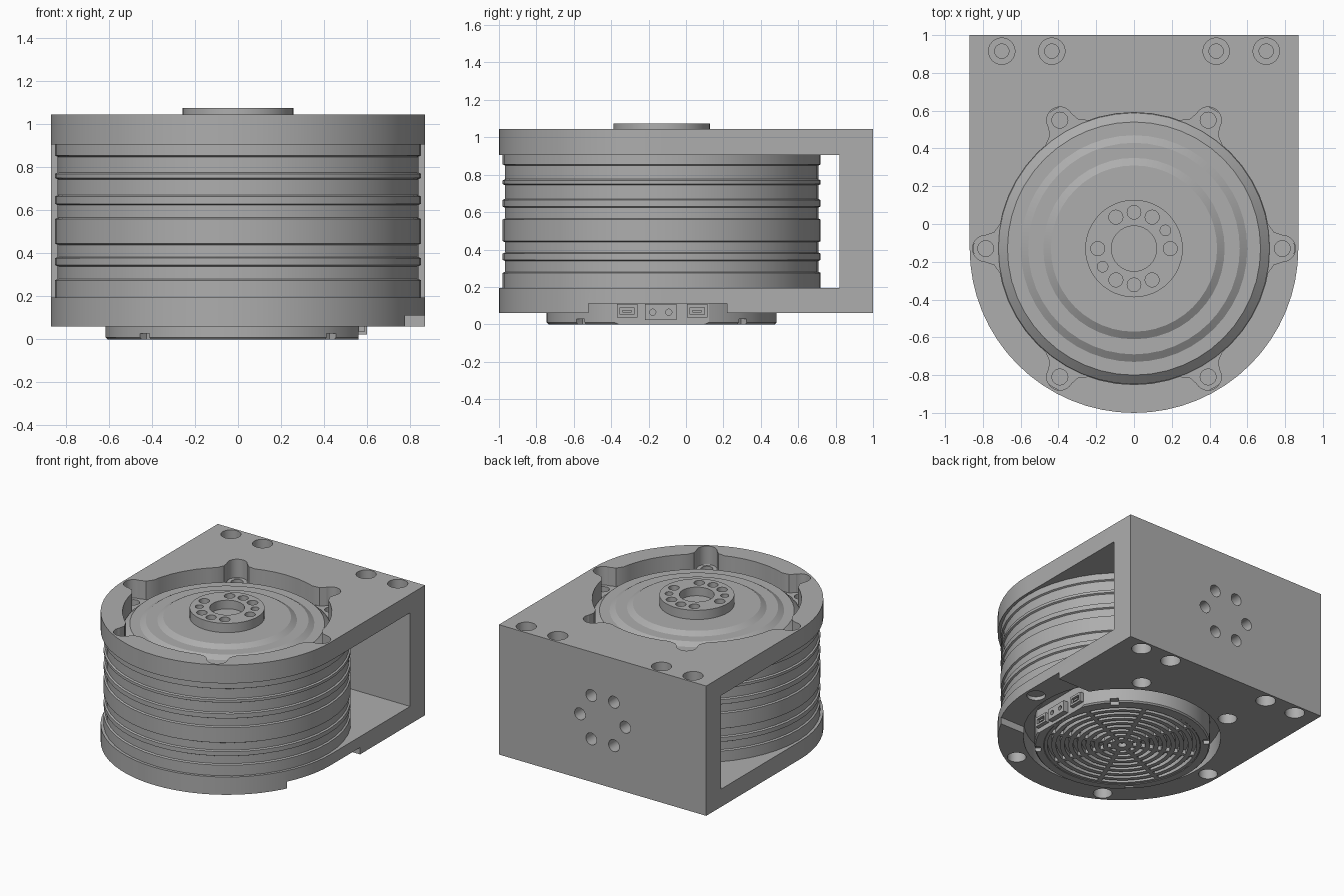
import bpy, bmesh, math
from mathutils import Matrix, Vector

if "Cube" in bpy.data.objects:
    bpy.data.objects.remove(bpy.data.objects["Cube"], do_unlink=True)

grey = bpy.data.materials.new("machined grey")
grey.use_nodes = True
grey.diffuse_color = (0.42, 0.42, 0.42, 1)
grey.node_tree.nodes["Principled BSDF"].inputs["Base Color"].default_value = grey.diffuse_color

AXIS = Vector((0, -0.13, 0))   # motor axis
TURNS = [math.radians(60 * i) for i in range(6)]
parts = []


def finish(bm, name):
    bmesh.ops.recalc_face_normals(bm, faces=bm.faces)
    me = bpy.data.meshes.new(name)
    bm.to_mesh(me)
    bm.free()
    me.materials.append(grey)
    ob = bpy.data.objects.new(name, me)
    bpy.context.collection.objects.link(ob)
    parts.append(ob)
    return ob


def prism(name, pts, z0, z1):
    bm = bmesh.new()
    face = bm.faces.new([bm.verts.new((x, y, z0)) for x, y in pts])
    top = bmesh.ops.extrude_face_region(bm, geom=[face])["geom"]
    bmesh.ops.translate(bm, vec=(0, 0, z1 - z0), verts=[v for v in top if isinstance(v, bmesh.types.BMVert)])
    return finish(bm, name)


def box(name, x0, x1, y0, y1, z0, z1):
    return prism(name, [(x0, y0), (x1, y0), (x1, y1), (x0, y1)], z0, z1)


def rod(name, x, y, r, z0, z1, n=24):
    ring = [math.tau * i / n for i in range(n)]
    return prism(name, [(x + r * math.cos(a), y + r * math.sin(a)) for a in ring], z0, z1)


def lathe(name, profile, n=48):
    """Spin (radius, height) points around the motor axis."""
    bm = bmesh.new()
    vs = [bm.verts.new((r, 0, z)) for r, z in profile]
    es = [bm.edges.new(p) for p in zip(vs, vs[1:])]
    bmesh.ops.spin(bm, geom=vs + es, cent=(0, 0, 0), axis=(0, 0, 1), angle=math.tau, steps=n, use_duplicate=False)
    bmesh.ops.remove_doubles(bm, verts=bm.verts, dist=1e-4)
    bmesh.ops.translate(bm, vec=AXIS, verts=bm.verts)
    return finish(bm, name)


def cut(target, cutter):
    mod = target.modifiers.new("cut", "BOOLEAN")
    mod.operation, mod.solver, mod.object = "DIFFERENCE", "EXACT", cutter
    dg = bpy.context.evaluated_depsgraph_get()
    me = bpy.data.meshes.new_from_object(target.evaluated_get(dg))
    target.modifiers.clear()
    target.data = me
    parts.remove(cutter)
    bpy.data.objects.remove(cutter, do_unlink=True)


def polar(r, a):
    return AXIS.x + r * math.cos(a), AXIS.y + r * math.sin(a)


# Bracket: rounded front, square back, open C section
arc = [polar(0.87, math.pi + math.pi * i / 32) for i in range(33)]
bracket = prism("bracket", arc + [(0.87, 1), (-0.87, 1)], 0.06, 1.045)
cut(bracket, box("opening", -1, 1, -1.2, 0.82, 0.195, 0.905))
cut(bracket, rod("top_bore", 0, AXIS.y, 0.72, 0.8, 1.2, 48))
cut(bracket, rod("bottom_bore", 0, AXIS.y, 0.69, 0, 0.3, 48))
cut(bracket, box("connector_notch", 0.5, 1, -0.52, 0.22, 0, 0.112))

# Flared lobes of the top bore and screw holes of the bottom plate
for a in TURNS:
    flare = [(0.6, -0.15), (0.7, -0.14), (0.74, -0.085), (0.79, -0.068),
             (0.79, 0.068), (0.74, 0.085), (0.7, 0.14), (0.6, 0.15)]
    ob = prism("lobe", flare, 0.8, 1.2)
    ob.data.transform(Matrix.Translation(AXIS) @ Matrix.Rotation(a, 4, "Z"))
    cut(bracket, ob)
    cut(bracket, rod("lobe_tip", *polar(0.785, a), 0.07, 0.8, 1.2))
    cut(bracket, rod("screw_bore", *polar(0.785, a), 0.066, 0, 0.14))

# Counterbored holes along the back edge, top and bottom
for x in (-0.70, -0.435, 0.435, 0.70):
    for r, d in ((0.07, 0.08), (0.038, 0.2)):
        cut(bracket, rod("bore", x, 0.915, r, 1.045 - d, 1.2))
        cut(bracket, rod("bore", x, 0.915, r, 0, 0.06 + d))

# Ring of holes through the back wall
for a in TURNS:
    ob = rod("wall_hole", 0.19 * math.cos(a), 0.19 * math.sin(a), 0.045, -0.3, 0.3)
    ob.data.transform(Matrix.Translation((0, 0.91, 0.55)) @ Matrix.Rotation(math.pi / 2, 4, "X"))
    cut(bracket, ob)

# Motor housing with raised bands
profile = [(0, 0.195)]
bands = ((0.195, 0.275), (0.345, 0.378), (0.445, 0.56), (0.63, 0.665), (0.75, 0.77), (0.855, 0.905))
for i, (lo, hi) in enumerate(bands):
    if i:
        profile.append((0.838, lo - 0.006))
    profile += [(0.85, lo), (0.85, hi)]
    if i < len(bands) - 1:
        profile.append((0.838, hi + 0.006))
housing = lathe("motor_housing", profile + [(0, 0.905)])
for a in TURNS:
    cut(housing, rod("ear_hole", *polar(0.785, a), 0.042, 0.8, 1))

# Stepped cover on top
lathe("stepped_cover", [(0, 0.9), (0.72, 0.9), (0.715, 0.915), (0.67, 0.955), (0.60, 0.955), (0.56, 0.98),
                        (0.48, 0.98), (0.44, 1.005), (0, 1.005)])

# Output flange with bore, screw holes and pin holes
flange = lathe("output_flange", [(0, 1.0), (0.258, 1.0), (0.258, 1.075), (0, 1.075)])
cut(flange, rod("bore", 0, AXIS.y, 0.12, 1.01, 1.2, 32))
for a in TURNS:
    cut(flange, rod("screw_hole", *polar(0.192, a), 0.037, 1.01, 1.2))
for deg, r in ((90, 0.036), (270, 0.036), (30, 0.028), (210, 0.028)):
    cut(flange, rod("pin_hole", *polar(0.192, math.radians(deg)), r, 1.03, 1.2))

# Base with ring shaped vents, a flat connector side and rim notches
FLOOR = 0.035
vents = [(0, FLOOR), (0.03, FLOOR), (0.03, 0.004)]
for i in range(8):
    r = 0.075 + 0.06 * i
    vents += [(r, 0.004), (r, FLOOR), (r + 0.028, FLOOR), (r + 0.028, 0.004)]
base = lathe("vented_base", vents + [(0.545, 0.004), (0.55, 0), (0.605, 0), (0.615, 0.01), (0.615, 0.2), (0, 0.2)])
cut(base, box("flat_side", 0.56, 1, -1, 1, -1, 0.19))
for i in range(4):
    ob = box("rim_notch", 0.57, 0.7, -0.03, 0.03, -0.1, 0.028)
    ob.data.transform(Matrix.Translation(AXIS) @ Matrix.Rotation(math.radians(45 + 90 * i), 4, "Z"))
    cut(base, ob)
for i in range(8):
    ob = box("vent_spoke", 0.07, 0.54, -0.014, 0.014, 0.004, FLOOR + 0.01)
    ob.data.transform(Matrix.Translation(AXIS) @ Matrix.Rotation(math.radians(22.5 + 45 * i), 4, "Z"))

# Connectors on the flat side
power = box("power_connector", 0.54, 0.60, -0.22, -0.05, 0.022, 0.108)
for y in (-0.178, -0.092):
    ob = rod("pin_socket", 0, 0, 0.017, -0.03, 0.03, 12)
    ob.data.transform(Matrix.Translation((0.6, y, 0.065)) @ Matrix.Rotation(math.pi / 2, 4, "Y"))
    cut(power, ob)
for y in (-0.315, 0.06):
    plug = box("signal_connector", 0.54, 0.59, y - 0.055, y + 0.055, 0.036, 0.108)
    cut(plug, box("socket", 0.565, 0.7, y - 0.038, y + 0.038, 0.052, 0.09))
    box("socket_tongue", 0.55, 0.585, y - 0.024, y + 0.024, 0.064, 0.078)

bpy.ops.object.select_all(action="DESELECT")
for ob in parts:
    ob.select_set(True)
bpy.context.view_layer.objects.active = bracket
bpy.ops.object.shade_smooth_by_angle(angle=math.radians(25))
